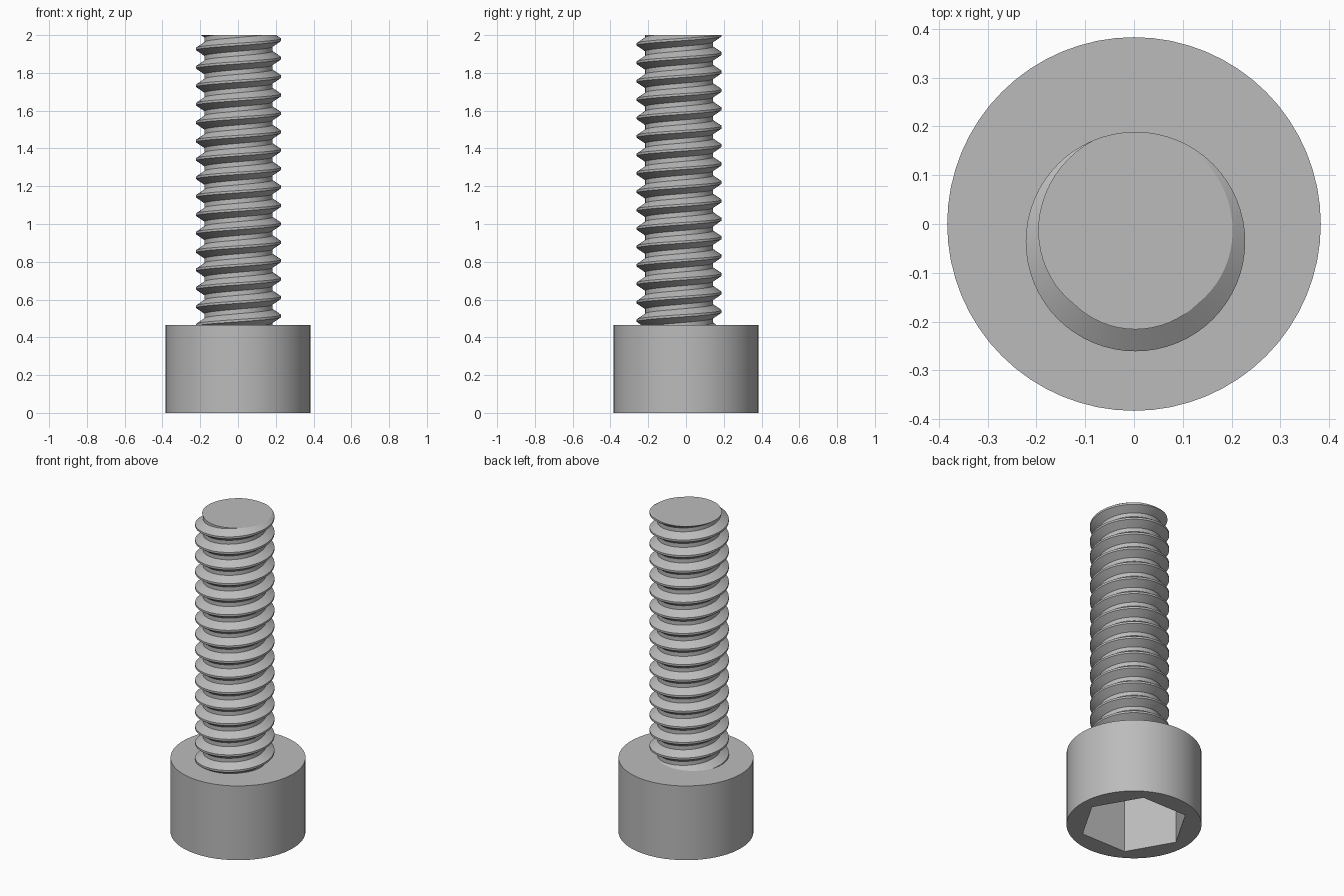
import bpy, bmesh, math
from mathutils import Vector

old = bpy.data.objects.get("Cube")
if old:
    bpy.data.objects.remove(old, do_unlink=True)

steel = bpy.data.materials.new("grey_steel")
steel.use_nodes = True
GREY = (0.5, 0.5, 0.5, 1)
steel.diffuse_color = GREY
steel.node_tree.nodes["Principled BSDF"].inputs["Base Color"].default_value = GREY


def finish(bm, name):
    bmesh.ops.recalc_face_normals(bm, faces=bm.faces[:])
    mesh = bpy.data.meshes.new(name)
    bm.to_mesh(mesh)
    bm.free()
    mesh.materials.append(steel)
    ob = bpy.data.objects.new(name, mesh)
    bpy.context.collection.objects.link(ob)
    return ob


def prism(name, radius, sides, z0, z1):
    # first corner lies on the x axis
    bm = bmesh.new()
    angles = [math.tau * k / sides for k in range(sides)]
    low, high = [[bm.verts.new((radius * math.cos(a), radius * math.sin(a), z)) for a in angles]
                 for z in (z0, z1)]
    bm.faces.new(low)
    bm.faces.new(high)
    for k in range(sides):
        bm.faces.new((low[k - 1], low[k], high[k], high[k - 1]))
    return finish(bm, name)


def smooth(ob):
    bpy.ops.object.select_all(action='DESELECT')
    ob.select_set(True)
    bpy.context.view_layer.objects.active = ob
    bpy.ops.object.shade_smooth_by_angle(angle=math.radians(25))


# Cylindrical head with a hexagonal socket in its underside
HEAD_TOP = 0.465
head = prism("head", 0.383, 64, 0, HEAD_TOP)
cutter = prism("socket_cutter", 0.31, 6, -0.1, 0.36)
cutter.hide_render = True
cut = head.modifiers.new("socket", 'BOOLEAN')
cut.operation = 'DIFFERENCE'
cut.solver = 'EXACT'
cut.object = cutter
bpy.context.view_layer.objects.active = head
bpy.ops.object.modifier_apply(modifier=cut.name)
bpy.data.objects.remove(cutter, do_unlink=True)
smooth(head)

# Threaded shaft: a helical profile, trimmed flat at both ends
PITCH, STEPS, TURNS = 0.0975, 64, 20
CREST, ROOT = 0.225, 0.18
AXIS = Vector((0.003, -0.036, 0))
profile = [(CREST, -1 / 16), (CREST, 1 / 16), (ROOT, 3 / 8), (ROOT, 5 / 8)]

bm = bmesh.new()
columns = []
for i in range(TURNS * STEPS):
    turn = i / STEPS
    a = math.tau * turn + math.pi / 2
    z = 2 + (turn - TURNS + 2) * PITCH
    columns.append([bm.verts.new(AXIS + Vector((r * math.cos(a), r * math.sin(a), z + h * PITCH)))
                    for r, h in profile])
for i in range((TURNS - 1) * STEPS - 1):
    low = columns[i] + [columns[i + STEPS][0]]
    high = columns[i + 1] + [columns[i + 1 + STEPS][0]]
    for j in range(4):
        bm.faces.new((low[j], high[j], high[j + 1], low[j + 1]))
for z, up in ((2, 1), (HEAD_TOP - 0.02, -1)):
    res = bmesh.ops.bisect_plane(bm, geom=bm.verts[:] + bm.edges[:] + bm.faces[:], dist=1e-6,
                                 plane_co=(0, 0, z), plane_no=(0, 0, up), clear_outer=True)
    rim = [e for e in res["geom_cut"] if isinstance(e, bmesh.types.BMEdge)]
    bmesh.ops.edgeloop_fill(bm, edges=rim)
bmesh.ops.delete(bm, geom=[v for v in bm.verts if not v.link_faces], context='VERTS')
shaft = finish(bm, "threaded_shaft")
smooth(shaft)
